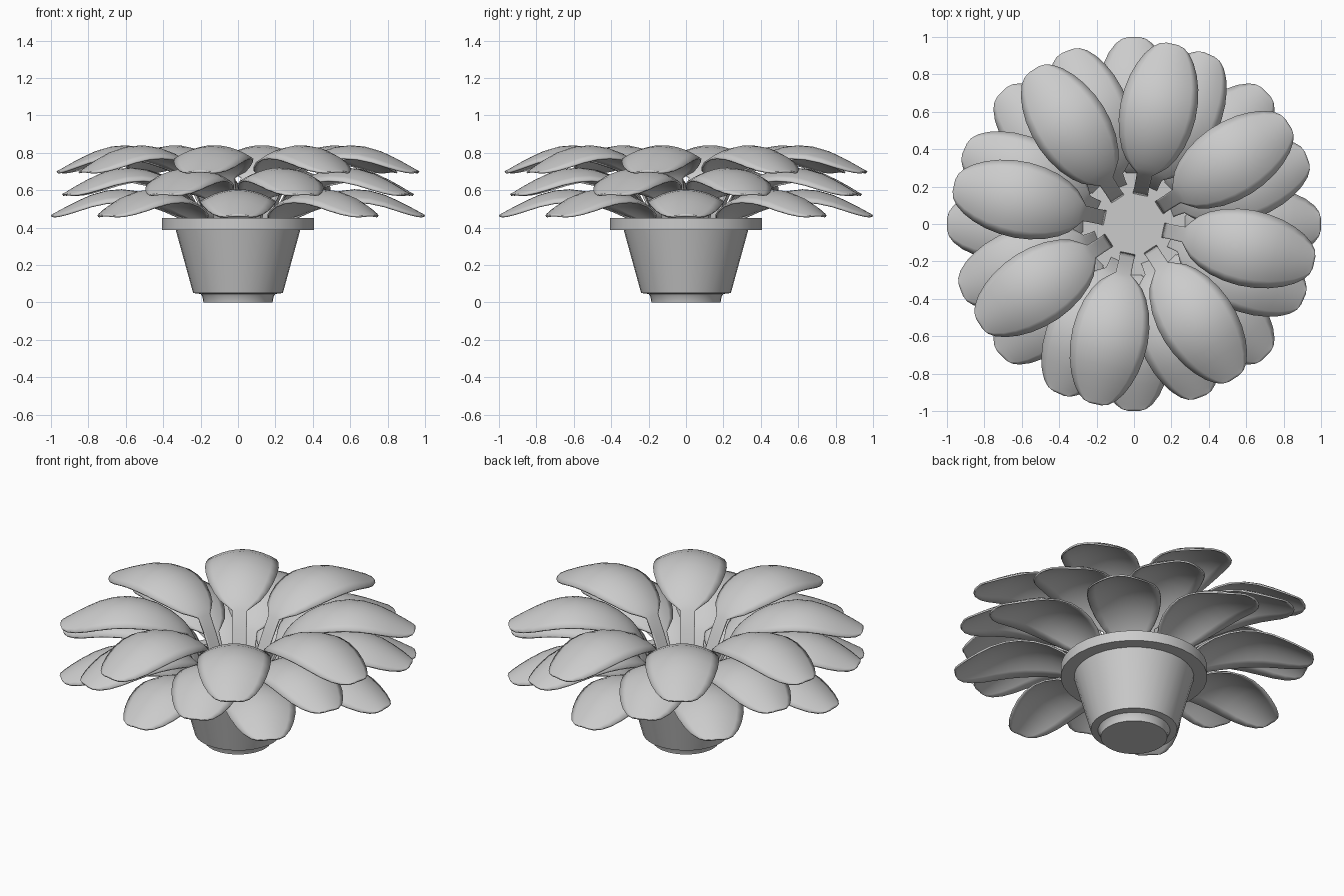
import bpy, math

if "Cube" in bpy.data.objects:
    bpy.data.objects.remove(bpy.data.objects["Cube"])


def make_object(name, verts, faces, angle=40):
    mesh = bpy.data.meshes.new(name)
    mesh.from_pydata(verts, [], faces)
    mesh.update()
    ob = bpy.data.objects.new(name, mesh)
    bpy.context.collection.objects.link(ob)
    bpy.ops.object.select_all(action='DESELECT')
    ob.select_set(True)
    bpy.context.view_layer.objects.active = ob
    bpy.ops.object.shade_smooth_by_angle(angle=math.radians(angle))
    return ob


def lathe(name, profile, sides=32):
    # revolve (r, z) points; caps close the first and last ring
    verts, faces = [], []
    for r, z in profile:
        for k in range(sides):
            a = 2 * math.pi * k / sides
            verts.append((r * math.cos(a), r * math.sin(a), z))
    for i in range(len(profile) - 1):
        for k in range(sides):
            n = (k + 1) % sides
            faces.append((i * sides + k, i * sides + n,
                          (i + 1) * sides + n, (i + 1) * sides + k))
    faces.append(tuple(reversed(range(sides))))
    top = (len(profile) - 1) * sides
    faces.append(tuple(range(top, top + sides)))
    return make_object(name, verts, faces, 30)


# Pot with foot, tapered body, rim and soil surface
lathe("pot", [(0.185, 0), (0.19, 0.03), (0.20, 0.045), (0.24, 0.05),
              (0.333, 0.387), (0.407, 0.387), (0.407, 0.45),
              (0.345, 0.45), (0.335, 0.43)])

# Leaf stations: radius, height, half width (stem first, then blade)
LEAF = [(0.15, 0.41, 0.04), (0.18, 0.485, 0.04), (0.22, 0.575, 0.04),
        (0.27, 0.67, 0.042), (0.295, 0.70, 0.075), (0.33, 0.732, 0.115),
        (0.38, 0.768, 0.148), (0.45, 0.805, 0.178), (0.53, 0.83, 0.197),
        (0.61, 0.84, 0.205), (0.69, 0.833, 0.201), (0.77, 0.81, 0.187),
        (0.84, 0.778, 0.164), (0.90, 0.747, 0.134), (0.945, 0.722, 0.099),
        (0.97, 0.708, 0.066), (0.98, 0.702, 0.03)]
COLS = 10


def leaf(name, angle, drop, scale):
    verts, faces = [], []
    c, s = math.cos(angle), math.sin(angle)
    for r, z, w in LEAF:
        r *= scale
        for j in range(COLS + 1):
            u = 2 * j / COLS - 1
            sag = 0.065 * u * u * max(0, (w - 0.04) / 0.165)
            verts.append((r * c - u * w * s, r * s + u * w * c, z - drop - sag))
    n = COLS + 1
    for i in range(len(LEAF) - 1):
        for j in range(COLS):
            faces.append((i * n + j, (i + 1) * n + j,
                          (i + 1) * n + j + 1, i * n + j + 1))
    ob = make_object(name, verts, faces)
    mod = ob.modifiers.new("thickness", 'SOLIDIFY')
    mod.thickness = 0.01
    mod.offset = -1


# Three tiers of eight leaves, each turned against the one below
for tier, turn, drop, scale in (("lower", 0, 0.235, 1.02),
                                ("middle", 21, 0.12, 1.012),
                                ("upper", -12, 0.0, 1.005)):
    for k in range(8):
        leaf(f"{tier}_leaf_{k + 1}", math.radians(turn + 45 * k), drop, scale)
